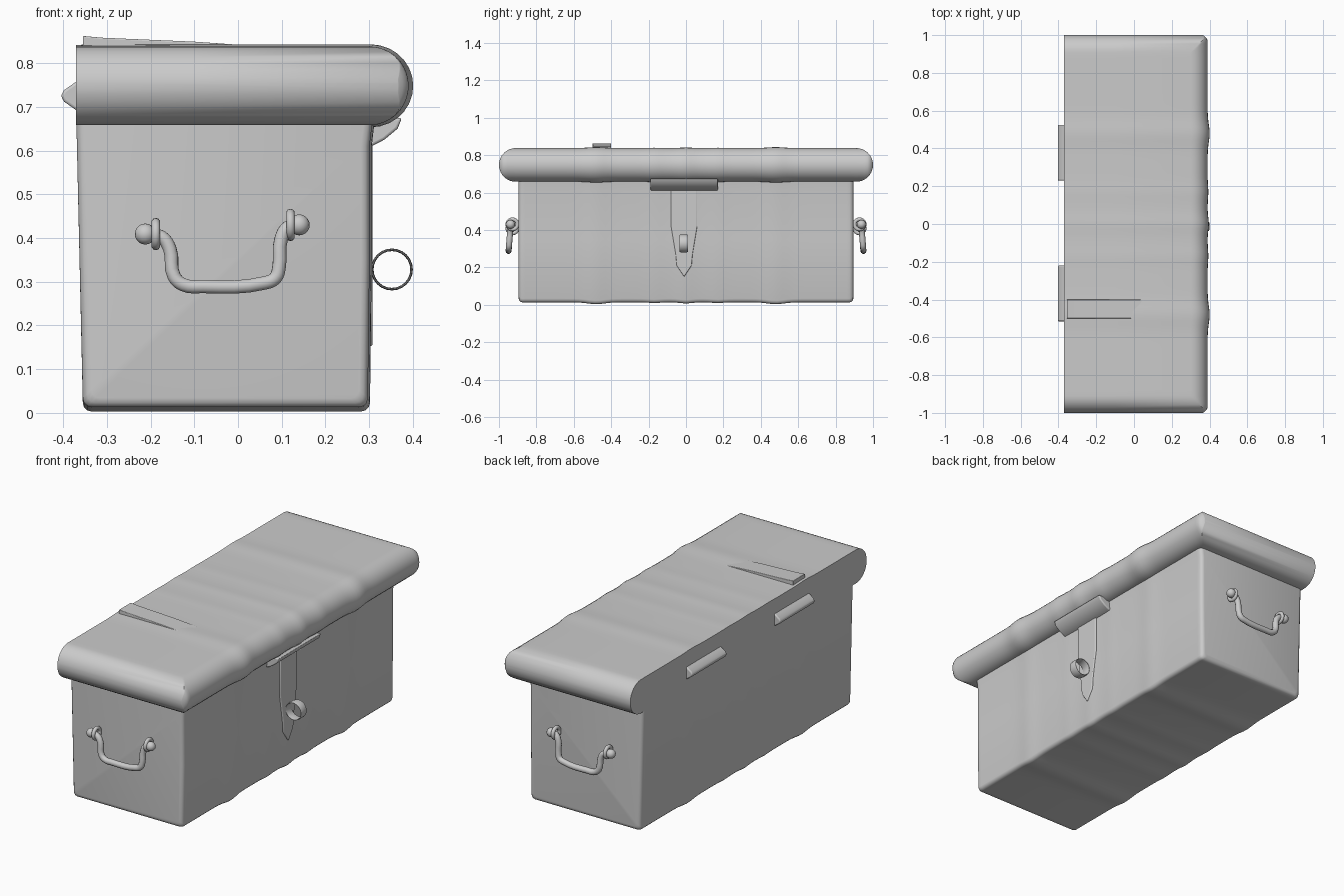
import bpy, bmesh, math
from mathutils import Vector, Matrix

if "Cube" in bpy.data.objects:
    bpy.data.objects.remove(bpy.data.objects["Cube"])


def make(name, bm, bevel=0.0):
    bmesh.ops.recalc_face_normals(bm, faces=bm.faces[:])
    me = bpy.data.meshes.new(name)
    bm.to_mesh(me)
    bm.free()
    ob = bpy.data.objects.new(name, me)
    bpy.context.collection.objects.link(ob)
    if bevel:
        m = ob.modifiers.new("bevel", 'BEVEL')
        m.width, m.segments = bevel, 3
    bpy.ops.object.select_all(action='DESELECT')
    ob.select_set(True)
    bpy.context.view_layer.objects.active = ob
    bpy.ops.object.shade_smooth_by_angle(angle=math.radians(45))
    return ob


def loft(name, sections):
    bm = bmesh.new()
    rings = [[bm.verts.new(p) for p in s] for s in sections]
    n = len(rings[0])
    for a, b in zip(rings, rings[1:]):
        for i in range(n):
            bm.faces.new((a[i], a[(i + 1) % n], b[(i + 1) % n], b[i]))
    bm.faces.new(rings[0])
    bm.faces.new(rings[-1])
    return make(name, bm)


def prism(name, pts, vec, bevel=0.0):
    bm = bmesh.new()
    f = bm.faces.new([bm.verts.new(p) for p in pts])
    r = bmesh.ops.extrude_face_region(bm, geom=[f])
    bmesh.ops.translate(bm, vec=vec, verts=[v for v in r['geom'] if isinstance(v, bmesh.types.BMVert)])
    return make(name, bm, bevel)


def ring(name, loc, axis_rot, major, half_w, half_t, nu=24, nv=10):
    bm = bmesh.new()
    vs = [[bm.verts.new(axis_rot @ Vector((
        (major + half_t * math.cos(b)) * math.cos(a),
        (major + half_t * math.cos(b)) * math.sin(a),
        half_w * math.sin(b))) + Vector(loc))
        for b in [2 * math.pi * j / nv for j in range(nv)]]
        for a in [2 * math.pi * i / nu for i in range(nu)]]
    for i in range(nu):
        for j in range(nv):
            k, l = (i + 1) % nu, (j + 1) % nv
            bm.faces.new((vs[i][j], vs[k][j], vs[k][l], vs[i][l]))
    return make(name, bm)


def bump(y):
    # soft swells where the straps and clasp cross the chest
    g = lambda c, w: math.exp(-((y - c) / w) ** 2)
    return g(-0.48, 0.06) + g(0.48, 0.06) + 0.6 * g(0, 0.04) + 0.35 * (g(-0.17, 0.04) + g(0.17, 0.04))


# lid: bullnose section mitred around the front and both ends
R, ZC = 0.09, 0.748
inset = [R * (1 - math.cos(math.radians(a))) for a in (0, 12, 24, 36, 48, 60, 70, 80, 90)]
inset[0] = 0.0003
ys = [-1 + d for d in inset] + [-0.88 + 1.76 * i / 72 for i in range(73)] + [1 - d for d in reversed(inset)]
secs = []
for y in ys:
    d = min(R, 1 - abs(y))
    h = math.sqrt(R * R - (R - d) ** 2)
    b = bump(y)
    corner = 0.025 * max(0, 1 - (1 - abs(y)) / 0.03) ** 2
    top = math.asin(min(1, h / R))
    s = [(-0.37, y, ZC - h), (-0.37, y, ZC + h + 0.004 * b), (-0.1, y, ZC + h + 0.005 * b)]
    for i in range(15):
        a = top * (1 - 2 * i / 14)
        s.append((0.390 - corner - R + R * math.cos(a) + 0.011 * b * math.cos(a * 0.8), y,
                  ZC + (R + 0.005 * b) * math.sin(a)))
    secs.append(s)
loft("lid", secs)

# body: rounded box with slight swells along the front and bottom
secs = []
Y0, C = 0.895, 0.02
ends = [C * (1 - math.cos(math.radians(a))) for a in (0, 30, 60, 90)]
angs = [0, 30, 60, 90]
ys = [(-Y0 + C * (1 - math.sin(math.radians(a))), C * (1 - math.cos(math.radians(a)))) for a in reversed(angs)]
ys += [(-0.86 + 1.72 * i / 60, 0) for i in range(61)]
ys += [(Y0 - C * (1 - math.sin(math.radians(a))), C * (1 - math.cos(math.radians(a)))) for a in angs]
for y, d in ys:
    b = bump(y)
    xl, xr, zb = -0.355 + d, 0.297 - d + 0.005 * b, 0.013 + d - 0.010 * b
    s = [(-0.37 + d, y, 0.68)]
    for cx, a0 in ((xl + C, 180), (xr - C, 270)):
        for a in (0, 30, 60, 90):
            t = math.radians(a0 + a)
            s.append((cx + C * math.cos(t), y, zb + C + C * math.sin(t)))
    s += [(xr + 0.004, y, 0.35), (xr + 0.004, y, 0.61), (xr + 0.012, y, 0.68)]
    secs.append(s)
loft("body", secs)

# lock plate with pointed tip, lip beneath the lid, and pull ring
half = [(0.07, 0.64), (0.07, 0.42), (0.045, 0.27), (0.04, 0.21)]
outline = [(y, z) for y, z in half] + [(0, 0.15)] + [(-y, z) for y, z in reversed(half)]
prism("lock_plate", [(0.29, y - 0.01, z) for y, z in outline], (0.018, 0, 0), 0.005)
lip = [(0.28, 0.67), (0.375, 0.675), (0.365, 0.65), (0.335, 0.625), (0.31, 0.612), (0.28, 0.605)]
prism("lid_lip", [(x, -0.19, z) for x, z in lip], (0, 0.36, 0), 0.006)
ring("pull_ring", (0.352, -0.012, 0.328), Matrix.Rotation(math.radians(90), 3, 'X'), 0.045, 0.025, 0.003)

# strap end lying on the lid
strap = [(-0.355, 0.83), (-0.355, 0.862), (-0.31, 0.858), (-0.1, 0.849), (0.06, 0.838), (0.06, 0.83)]
prism("strap_end", [(x, -0.50, z) for x, z in strap], (0, 0.10, 0), 0.003)

# hinges on the back
for i, y in enumerate((-0.515, 0.23)):
    prof = [(-0.36, 0.765), (-0.378, 0.752), (-0.398, 0.738), (-0.405, 0.725), (-0.398, 0.712), (-0.378, 0.698), (-0.36, 0.685)]
    prism(f"hinge_{i + 1}", [(x, y, z) for x, z in prof], (0, 0.295, 0), 0.006)

# carrying handles: bail, eye rings and end knobs at both ends
path = [(-0.205, 0.407), (-0.175, 0.402), (-0.156, 0.375), (-0.146, 0.312), (-0.125, 0.293), (-0.08, 0.289),
        (0.06, 0.297), (0.085, 0.308), (0.094, 0.335), (0.098, 0.395), (0.115, 0.425), (0.145, 0.43)]
for s, end in ((-1, "front"), (1, "back")):
    cu = bpy.data.curves.new("handle", 'CURVE')
    cu.dimensions = '3D'
    cu.bevel_depth, cu.bevel_resolution, cu.use_fill_caps = 0.016, 3, True
    sp = cu.splines.new('BEZIER')
    sp.bezier_points.add(len(path) - 1)
    for p, (x, z) in zip(sp.bezier_points, path):
        p.co = (x, s * (0.938 + 0.08 * (0.42 - z)), z)
        p.handle_left_type = p.handle_right_type = 'AUTO'
    cu.resolution_u = 4
    bpy.context.collection.objects.link(bpy.data.objects.new(f"{end}_handle", cu))
    for side, x, z, kx in (("left", -0.188, 0.409, -0.212), ("right", 0.12, 0.43, 0.14)):
        ring(f"{end}_{side}_eye", (x, s * 0.928, z), Matrix.Rotation(math.radians(90), 3, 'Y'), 0.027, 0.01, 0.01)
        bm = bmesh.new()
        bmesh.ops.create_uvsphere(bm, u_segments=16, v_segments=10, radius=0.024)
        bmesh.ops.translate(bm, vec=(kx, s * 0.938, z), verts=bm.verts[:])
        make(f"{end}_{side}_knob", bm)
